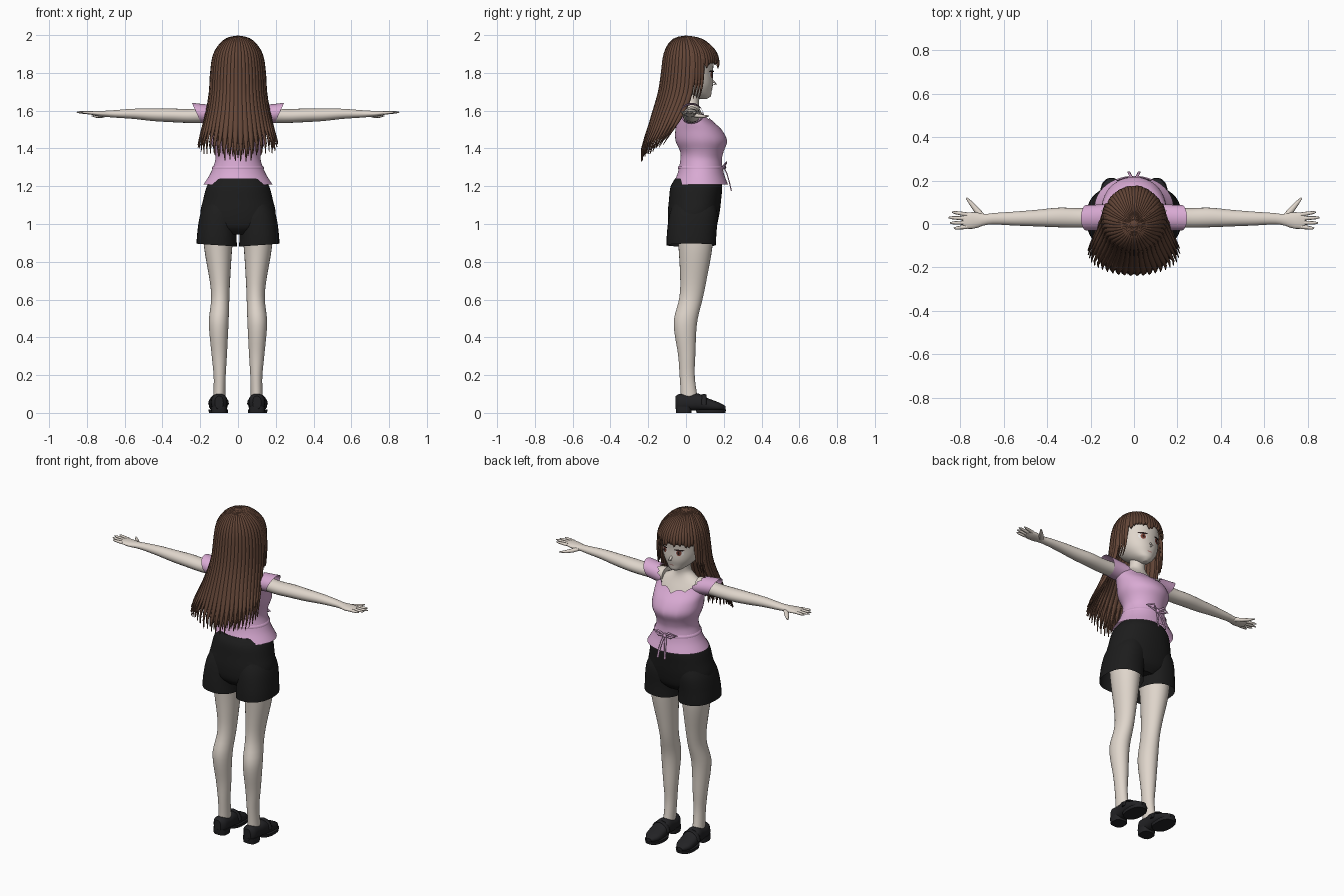
import bpy, bmesh, random
from math import sin, cos, pi, radians, copysign
from mathutils import Vector
from mathutils.bvhtree import BVHTree

random.seed(4)
cube = bpy.data.objects.get("Cube")
if cube:
    bpy.data.objects.remove(cube, do_unlink=True)


def material(name, r, g, b):
    m = bpy.data.materials.new(name)
    m.use_nodes = True
    m.diffuse_color = (r, g, b, 1)
    node = next(n for n in m.node_tree.nodes if n.type == 'BSDF_PRINCIPLED')
    node.inputs["Base Color"].default_value = (r, g, b, 1)
    node.inputs["Roughness"].default_value = 0.8
    return m


SKIN = material("skin", .74, .67, .6)
HAIR = material("brown hair", .125, .06, .038)
PINK = material("pink cloth", .69, .4, .65)
BLACK = material("black cloth", .012, .012, .012)
SHOE = material("black leather", .016, .016, .018)
WHITE = material("eye white", .8, .78, .76)
IRIS = material("red brown iris", .22, .06, .04)
DARK = material("dark lash", .02, .01, .01)
LIP = material("lip", .5, .25, .22)


def sample(rows, s):
    """Smooth curve through rows of (position, values...)."""
    s = min(max(s, rows[0][0]), rows[-1][0])
    i = max(k for k in range(len(rows) - 1) if rows[k][0] <= s)
    a, b = rows[i], rows[i + 1]
    p, n = rows[max(i - 1, 0)], rows[min(i + 2, len(rows) - 1)]
    h = b[0] - a[0]
    t = (s - a[0]) / h
    out = []
    for c in range(1, len(a)):
        m0 = (b[c] - p[c]) / (b[0] - p[0]) * h
        m1 = (n[c] - a[c]) / (n[0] - a[0]) * h
        out.append(a[c] + t * m0 + t * t * (3 * (b[c] - a[c]) - 2 * m0 - m1)
                   + t ** 3 * (2 * (a[c] - b[c]) + m0 + m1))
    return out


def finish(name, bm, mat, mirror=False):
    bmesh.ops.recalc_face_normals(bm, faces=bm.faces)
    for f in bm.faces:
        f.smooth = len(f.verts) < 5
    me = bpy.data.meshes.new(name)
    bm.to_mesh(me)
    bm.free()
    me.materials.append(mat)
    ob = bpy.data.objects.new(name, me)
    bpy.context.collection.objects.link(ob)
    if mirror:
        ob.modifiers.new("Mirror", 'MIRROR')
    return ob


def skin_rings(bm, rings, caps=(True, True)):
    for a, b in zip(rings, rings[1:]):
        for i in range(len(a)):
            j = (i + 1) % len(a)
            bm.faces.new((a[i], a[j], b[j], b[i]))
    for ring, cap in zip((rings[0], rings[-1]), caps):
        if cap:
            bm.faces.new(ring)


def loft(name, rows, mat, axis='z', steps=24, sides=24, start=None, end=None,
         power=2, caps=(True, True), mirror=False, ease=1):
    """Oval rings along an axis; rows are (position, centre, centre, radius, radius)."""
    bm = bmesh.new()
    rings = []
    for k in range(steps + 1):
        t = 1 - (1 - k / steps) ** ease
        ring = []
        for i in range(sides):
            a = 2 * pi * i / sides
            lo = start(a) if start else rows[0][0]
            hi = end(a) if end else rows[-1][0]
            s = lo + (hi - lo) * t
            c1, c2, r1, r2 = sample(rows, s)
            u = c1 + r1 * copysign(abs(cos(a)) ** (2 / power), cos(a))
            v = c2 + r2 * copysign(abs(sin(a)) ** (2 / power), sin(a))
            co = {'z': (u, v, s), 'x': (s, u, v), 'y': (u, s, v)}[axis]
            ring.append(bm.verts.new(co))
        rings.append(ring)
    skin_rings(bm, rings, caps)
    return finish(name, bm, mat, mirror)


def tube(bm, pts, widths, thicks, normals, sides=6):
    """Flattened tube along a path."""
    rings = []
    for k, p in enumerate(pts):
        tan = (pts[min(k + 1, len(pts) - 1)] - pts[max(k - 1, 0)]).normalized()
        side = tan.cross(normals[k]).normalized()
        up = side.cross(tan)
        rings.append([bm.verts.new(p + side * widths[k] * cos(2 * pi * i / sides)
                                   + up * thicks[k] * sin(2 * pi * i / sides))
                      for i in range(sides)])
    skin_rings(bm, rings)


# Head, neck and upper chest
head_rows = [(1.662, 0, .09, .012, .02), (1.672, 0, .085, .035, .045),
             (1.7, 0, .055, .07, .08), (1.74, 0, .035, .098, .108),
             (1.8, 0, .022, .115, .12), (1.87, 0, .02, .115, .125),
             (1.93, 0, .015, .085, .1), (1.965, 0, .01, .03, .04)]
head = loft("head", head_rows, SKIN, sides=32, power=2.15)
loft("neck_and_chest", [(1.42, 0, .06, .115, .09), (1.5, 0, .05, .135, .08),
     (1.55, 0, .04, .142, .065), (1.59, 0, .03, .12, .052), (1.615, 0, .025, .075, .046),
     (1.64, 0, .025, .048, .043), (1.72, 0, .035, .046, .045)], SKIN, sides=32)

bm = bmesh.new()
tube(bm, [Vector((0, y, z)) for y, z in ((.128, 1.775), (.146, 1.752), (.16, 1.742), (.134, 1.733))],
     (.005, .008, .008, .007), (.004, .006, .004, .003), [Vector((0, 1, 1))] * 4, 8)
finish("nose", bm, SKIN)

# Face details as thin patches laid on the head
bm = bmesh.new()
bm.from_mesh(head.data)
surface = BVHTree.FromBMesh(bm)
bm.free()


def patch(name, cx, cz, rx, rz, mat, lift, mirror=True, n=24):
    bm = bmesh.new()
    rings = []
    for r in (1, .66, .33, .05):
        ring = []
        for i in range(n):
            x, z = cx + r * rx * cos(2 * pi * i / n), cz + r * rz * sin(2 * pi * i / n)
            hit = surface.ray_cast(Vector((x, 1, z)), Vector((0, -1, 0)))[0]
            ring.append(bm.verts.new((x, hit.y + lift, z)))
        rings.append(ring)
    skin_rings(bm, rings, (False, True))
    finish(name, bm, mat, mirror)


patch("eye_whites", .048, 1.79, .024, .017, WHITE, .002)
patch("irises", .047, 1.79, .014, .017, IRIS, .004)
patch("pupils", .047, 1.79, .006, .009, DARK, .006)
patch("upper_lashes", .05, 1.808, .027, .005, DARK, .007)
patch("mouth", 0, 1.708, .016, .003, LIP, .002, False)

# Arms with palms, fingers and thumbs
loft("arms", [(.11, .03, 1.58, .045, .042), (.25, .028, 1.572, .045, .037),
     (.35, .03, 1.575, .045, .036), (.45, .027, 1.578, .038, .033), (.55, .025, 1.583, .032, .027),
     (.65, .024, 1.583, .026, .02), (.69, .02, 1.583, .026, .017), (.73, .017, 1.584, .037, .015),
     (.775, .015, 1.588, .037, .011), (.788, .015, 1.59, .03, .006)],
     SKIN, 'x', 30, 20, mirror=True)
bm = bmesh.new()
UP = Vector((0, 0, 1))
for base, tip, length in ((.044, .055, .068), (.025, .03, .085), (.006, .005, .078), (-.013, -.02, .06)):
    pts = [Vector((.77 + length * t, base + (tip - base) * t, 1.588 + .004 * t)) for t in (0, .4, .8, 1)]
    tube(bm, pts, (.01, .009, .007, .003), (.009, .008, .006, .002), [UP] * 4, 8)
thumb = [Vector(p) for p in ((.695, .03, 1.58), (.725, .065, 1.572), (.75, .095, 1.57), (.772, .12, 1.572))]
tube(bm, thumb, (.014, .014, .01, .004), (.012, .011, .008, .003), [UP] * 4, 8)
finish("fingers", bm, SKIN, True)

# Legs
loft("legs", [(.05, .1, .02, .032, .048), (.12, .098, .013, .031, .042), (.2, .097, .006, .032, .04),
     (.3, .099, .004, .04, .045), (.48, .102, -.003, .052, .062), (.6, .094, .025, .048, .062),
     (.68, .095, .037, .052, .067), (.88, .105, .05, .075, .09), (1.0, .1, .045, .085, .1)],
     SKIN, sides=28, steps=30, mirror=True)

# Blouse, sleeves and waist tie
def scallop(a):
    return abs(sin(6 * a))


loft("blouse", [(1.21, 0, .076, .182, .146), (1.27, 0, .078, .145, .122), (1.34, 0, .08, .12, .11),
     (1.38, 0, .084, .124, .114), (1.44, 0, .081, .145, .136), (1.5, 0, .066, .15, .122),
     (1.55, 0, .046, .154, .09), (1.6, 0, .035, .14, .066)], PINK, sides=48, steps=28,
     end=lambda a: 1.55 + .03 * abs(cos(a)) - .012 * sin(a) + .014 * scallop(a), caps=(False, False))
loft("sleeves", [(.1, .035, 1.575, .06, .05), (.17, .03, 1.583, .059, .05), (.25, .028, 1.592, .058, .05)],
     PINK, 'x', 10, 48, start=lambda a: .11 + .045 * max(0, sin(a)) - .015 * scallop(a),
     end=lambda a: .22 + .024 * sin(a), caps=(False, False), mirror=True)
bm = bmesh.new()
FRONT = Vector((0, 1, 0))
bows = [((.0, .2, 1.3), (.035, .215, 1.325), (.075, .2, 1.315), (.04, .21, 1.3), (0, .2, 1.298)),
        ((.004, .2, 1.3), (.012, .217, 1.265), (.02, .23, 1.22), (.024, .24, 1.175))]
for path in bows:
    pts = [Vector(p) for p in path]
    tube(bm, pts, [.007] * len(pts), [.003] * len(pts), [FRONT] * len(pts))
finish("bow_ribbons", bm, PINK, True)
loft("bow_knot", [(1.288, 0, .202, .008, .006), (1.3, 0, .204, .012, .01), (1.312, 0, .202, .008, .006)],
     PINK, steps=6, sides=10)
loft("waist_seam", [(1.292, 0, .078, .138, .12), (1.3, 0, .078, .137, .121), (1.308, 0, .078, .131, .117)],
     PINK, steps=4, sides=48, caps=(False, False))

# Shorts
loft("shorts_hips", [(.945, 0, .035, .1, .09), (.98, 0, .035, .175, .122), (1.05, 0, .04, .199, .136),
     (1.13, 0, .048, .184, .138), (1.2, 0, .055, .165, .136), (1.24, 0, .06, .14, .118)],
     BLACK, sides=40, power=2.2)
loft("shorts_legs", [(.87, .113, .027, .108, .13), (.95, .112, .03, .104, .131),
     (1.05, .1, .04, .1, .128), (1.12, .085, .045, .085, .11)], BLACK, sides=32, steps=14, power=2.3,
     start=lambda a: .888 + .008 * cos(a), caps=(False, True), mirror=True)

# Shoes
loft("shoe_uppers", [(-.055, .1, .055, .022, .034), (-.035, .1, .056, .04, .045), (.02, .1, .055, .043, .042),
     (.065, .102, .057, .046, .045), (.12, .104, .043, .05, .033), (.175, .104, .033, .044, .022),
     (.21, .104, .026, .016, .01)], SHOE, 'y', 26, 24, power=2.4, mirror=True)
loft("shoe_heels", [(0, .1, -.012, .041, .04), (.035, .1, -.013, .043, .043)], SHOE, steps=2,
     power=3, mirror=True)
loft("shoe_soles", [(0, .104, .132, .05, .076), (.018, .104, .132, .052, .08)], SHOE, steps=2,
     power=2.4, sides=32, mirror=True)
bm = bmesh.new()
strap = [Vector((.103 + .052 * cos(t * pi / 8), .095, .045 + .051 * sin(t * pi / 8))) for t in range(9)]
tube(bm, strap, [.014] * 9, [.004] * 9, [(p - Vector((.103, .095, .04))).normalized() for p in strap])
finish("shoe_straps", bm, SHOE, True)

# Hair: a cap with layered tapering locks
hair_rows = [(1.32, 0, -.165, .2, .072), (1.42, 0, -.125, .212, .105), (1.5, 0, -.075, .19, .125),
             (1.6, 0, -.02, .163, .15), (1.7, 0, .015, .147, .156), (1.8, 0, .024, .141, .15),
             (1.9, 0, .024, .124, .136), (1.96, 0, .012, .083, .094),
             (1.985, 0, .004, .045, .052), (1.997, 0, 0, .006, .006)]
loft("hair_cap", [r for r in hair_rows if r[0] > 1.65], HAIR, sides=40, steps=20, ease=2,
     start=lambda a: 1.85, caps=(False, True))


def lock(bm, deg, spread, end, scale, blunt, n=16):
    a = radians(deg)
    pts, widths, thicks, normals = [], [], [], []
    for k in range(n + 1):
        u = k / n
        z = 1.994 - (1.994 - end) * u ** 1.7
        _, cy, w, d = sample(hair_rows, z)
        pts.append(Vector((w * scale * sin(a), cy - d * scale * cos(a), z)))
        normals.append(Vector((sin(a) / w, -cos(a) / d, .3 / w if z > 1.93 else 0)).normalized())
        taper = min(1, (1 - u) / blunt + .1)
        local = ((w * cos(a)) ** 2 + (d * sin(a)) ** 2) ** .5
        widths.append(radians(spread) * local * .64 * taper)
        thicks.append(min(.008, .12 * w) * (taper * .7 + .3))
    tube(bm, pts, widths, thicks, normals)


def hair(name, degs, spread, end, scale=1, blunt=.2):
    bm = bmesh.new()
    for deg in degs:
        lock(bm, deg, spread, end(deg) + random.uniform(-.014, .014), scale, blunt)
    finish(name, bm, HAIR)


def long_end(deg):
    return 1.425 - .085 * max(0, cos(radians(deg)))


hair("hair_long_outer", range(-92, 93, 8), 9, long_end)
hair("hair_long_inner", range(-88, 89, 8), 10, lambda d: long_end(d) + .015, .94)
hair("hair_long_lining", range(-85, 86, 10), 13, lambda d: long_end(d) + .04, .87, .3)
for side in (-1, 1):
    hair("hair_side_locks", [side * d for d in (96, 102, 108, 114)], 8, lambda d: 1.67, 1, .3)
hair("hair_fringe", range(118, 243, 7), 9, lambda d: 1.838, 1, .08)
